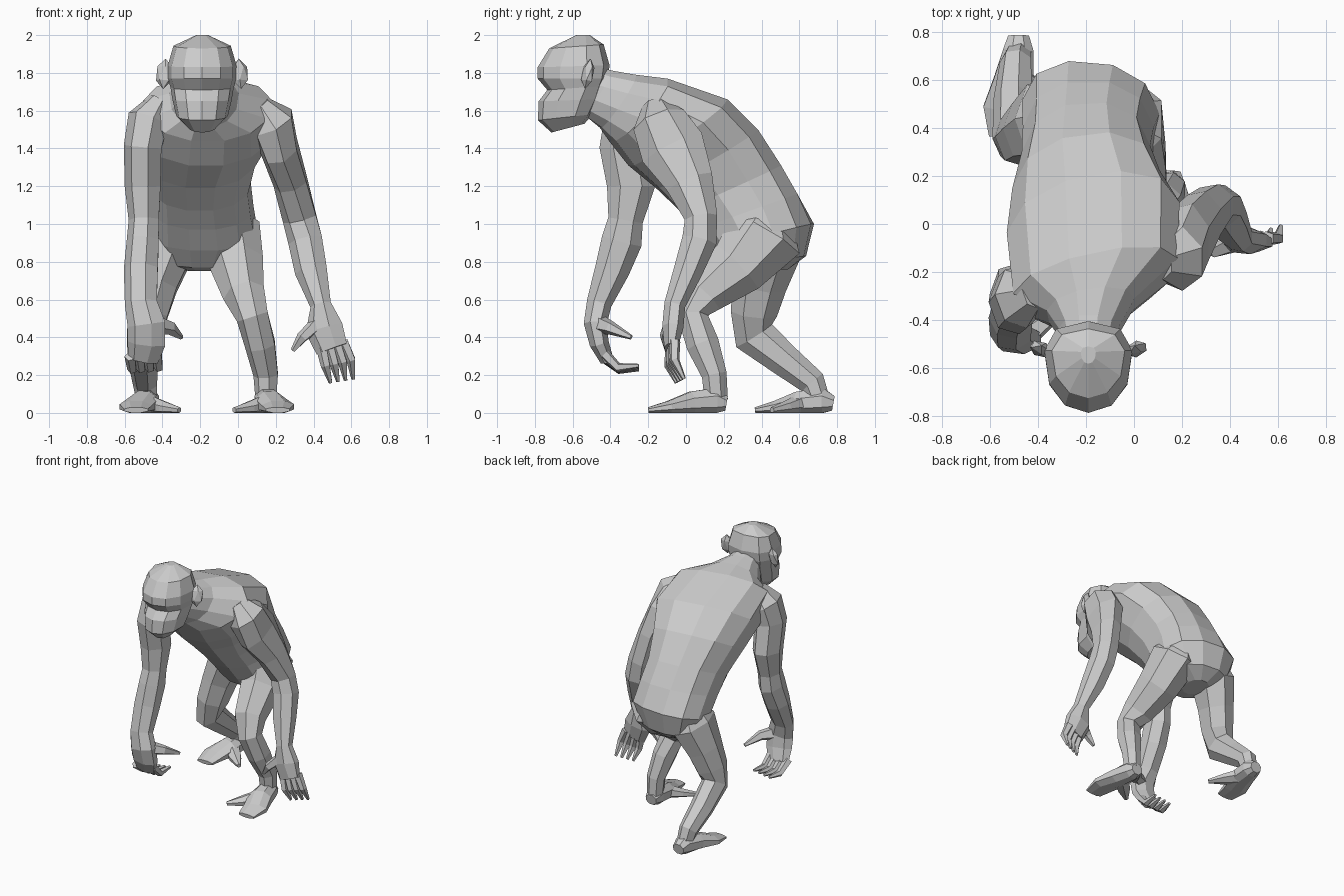
import bpy, bmesh, math
from mathutils import Vector


def skin(name, rings):
    """Bridge rings of equal point count into a closed flat-shaded mesh."""
    n = len(rings[0])
    verts = [p for r in rings for p in r]
    faces = [list(range(n))[::-1], [len(verts) - n + i for i in range(n)]]
    for k in range(len(rings) - 1):
        for i in range(n):
            a, b = k * n + i, k * n + (i + 1) % n
            faces.append((a, b, b + n, a + n))
    me = bpy.data.meshes.new(name)
    me.from_pydata(verts, [], faces)
    bm = bmesh.new()
    bm.from_mesh(me)
    bmesh.ops.recalc_face_normals(bm, faces=bm.faces)
    bm.to_mesh(me)
    bm.free()
    ob = bpy.data.objects.new(name, me)
    bpy.context.collection.objects.link(ob)
    return ob


def power(v, e):
    return math.copysign(abs(v) ** e, v)


def body(name, stations, n=10, e=0.85, taper=0.15):
    """Loft from side profile pairs: back y,z  front y,z  centre x, half width, yaw degrees."""
    rings = []
    for by, bz, fy, fz, cx, hw, yaw in stations:
        mid = Vector((cx, (by + fy) / 2, (bz + fz) / 2))
        up = Vector((0, by - fy, bz - fz)) / 2
        side = Vector((math.cos(math.radians(yaw)), math.sin(math.radians(yaw)), 0)) * hw
        angs = [2 * math.pi * (i + 0.5) / n for i in range(n)]
        # narrower towards the front
        rings.append([mid + side * power(math.cos(a), e) * (1.03 + taper * math.sin(a))
                      + up * power(math.sin(a), e) * 1.03 for a in angs])
    return skin(name, rings)


def limb(name, stations, n=7, floor=False):
    """Loft along a path: x, y, z, radius sideways, radius front to back."""
    pts = [Vector(s[:3]) for s in stations]
    rings = []
    for i, s in enumerate(stations):
        t = (pts[min(i + 1, len(pts) - 1)] - pts[max(i - 1, 0)]).normalized()
        ref = Vector((1, 0, 0)) if abs(t.x) < 0.85 else Vector((0, 1, 0))
        side = (ref - t * ref.dot(t)).normalized()
        up = t.cross(side)
        ring = []
        for k in range(n):
            a = 2 * math.pi * (k + 0.5) / n
            p = pts[i] + 1.05 * (side * s[3] * math.cos(a) + up * s[4] * math.sin(a))
            if floor:
                p.z = max(p.z, 0)
            ring.append(p)
        rings.append(ring)
    return skin(name, rings)


def fingers(name, first, last):
    """Four fingers blended between the paths of the first and last one."""
    for f in range(4):
        path = [Vector(a).lerp(Vector(b), f / 3) for a, b in zip(first, last)]
        limb(f"{name}_{f + 1}", [(*p, r, r) for p, r in zip(path, (0.03, 0.025, 0.01))], 5)


# Torso from crotch to neck, shoulders twisted
body("torso", [
    (0.54, 0.76, 0.34, 0.75, -0.20, 0.08, 0),
    (0.63, 0.83, 0.24, 0.77, -0.19, 0.21, -5),
    (0.67, 1.00, 0.15, 0.86, -0.18, 0.28, -5),
    (0.59, 1.16, 0.06, 0.97, -0.19, 0.265, 0),
    (0.50, 1.31, -0.03, 1.07, -0.20, 0.26, 3),
    (0.37, 1.50, -0.15, 1.19, -0.20, 0.30, 7),
    (0.20, 1.66, -0.29, 1.31, -0.17, 0.355, 10),
    (-0.12, 1.77, -0.39, 1.44, -0.16, 0.34, 12),
    (-0.27, 1.79, -0.45, 1.51, -0.18, 0.18, 8),
    (-0.38, 1.81, -0.53, 1.57, -0.19, 0.12, 0),
    (-0.46, 1.83, -0.60, 1.62, -0.19, 0.10, 0)], 12, 0.92, 0.12)

# Head: cranium, brow, recessed eyes, muzzle, chin
body("head", [(by, bz, fy, fz, -0.19, hw, 0) for by, bz, fy, fz, hw in [
    (-0.51, 2.00, -0.58, 2.00, 0.03),
    (-0.44, 1.95, -0.72, 1.93, 0.145),
    (-0.41, 1.84, -0.78, 1.83, 0.175),
    (-0.42, 1.77, -0.78, 1.77, 0.175),
    (-0.44, 1.73, -0.73, 1.71, 0.16),
    (-0.46, 1.66, -0.775, 1.65, 0.15),
    (-0.50, 1.58, -0.78, 1.55, 0.13),
    (-0.54, 1.53, -0.71, 1.485, 0.07)]], taper=0.2)

# Ears
for s, label in ((-1, "left"), (1, "right")):
    bpy.ops.mesh.primitive_ico_sphere_add(subdivisions=1, location=(-0.19 + s * 0.2, -0.52, 1.795),
                                          rotation=(-0.2, 0, s * 0.4))
    ear = bpy.context.object
    ear.name = label + "_ear"
    ear.scale = (0.05, 0.03, 0.082)

# Arm on the +x side
limb("right_arm", [
    (0.11, -0.16, 1.63, 0.06, 0.07),
    (0.175, -0.14, 1.54, 0.125, 0.14),
    (0.22, -0.07, 1.40, 0.10, 0.17),
    (0.28, 0.02, 1.22, 0.09, 0.125),
    (0.33, 0.08, 1.03, 0.09, 0.085),
    (0.36, 0.07, 0.91, 0.09, 0.09),
    (0.39, 0.01, 0.75, 0.085, 0.075),
    (0.44, -0.06, 0.57, 0.055, 0.055),
    (0.46, -0.07, 0.45, 0.10, 0.055),
    (0.50, -0.08, 0.34, 0.085, 0.035)])
fingers("right_finger", [(0.44, -0.08, 0.36), (0.465, -0.09, 0.25), (0.49, -0.05, 0.16)],
        [(0.555, -0.06, 0.38), (0.60, -0.06, 0.28), (0.61, -0.01, 0.18)])
limb("right_thumb", [(0.42, -0.08, 0.47, 0.04, 0.04), (0.34, -0.11, 0.40, 0.03, 0.03),
                     (0.29, -0.10, 0.33, 0.012, 0.012)], 5)

# Arm on the -x side, reaching forward
limb("left_arm", [
    (-0.41, -0.28, 1.65, 0.06, 0.07),
    (-0.47, -0.30, 1.55, 0.11, 0.13),
    (-0.50, -0.325, 1.41, 0.10, 0.13),
    (-0.50, -0.29, 1.20, 0.095, 0.125),
    (-0.495, -0.32, 1.02, 0.08, 0.09),
    (-0.50, -0.34, 0.91, 0.085, 0.105),
    (-0.51, -0.39, 0.76, 0.09, 0.09),
    (-0.51, -0.46, 0.58, 0.085, 0.065),
    (-0.48, -0.48, 0.47, 0.10, 0.06),
    (-0.48, -0.46, 0.37, 0.10, 0.05),
    (-0.50, -0.42, 0.28, 0.08, 0.035)])
fingers("left_finger", [(-0.57, -0.44, 0.30), (-0.56, -0.35, 0.23), (-0.54, -0.25, 0.23)],
        [(-0.43, -0.43, 0.31), (-0.42, -0.36, 0.24), (-0.41, -0.25, 0.25)])
limb("left_thumb", [(-0.44, -0.46, 0.47, 0.05, 0.05), (-0.36, -0.40, 0.45, 0.035, 0.035),
                    (-0.30, -0.29, 0.40, 0.012, 0.012)], 5)

# Leg on the +x side, stepping forward
limb("right_leg", [
    (-0.08, 0.46, 1.10, 0.05, 0.08),
    (-0.03, 0.42, 0.94, 0.155, 0.20),
    (0.00, 0.27, 0.77, 0.14, 0.155),
    (0.035, 0.09, 0.62, 0.11, 0.11),
    (0.08, 0.035, 0.51, 0.085, 0.08),
    (0.12, 0.09, 0.36, 0.08, 0.085),
    (0.15, 0.15, 0.20, 0.065, 0.065),
    (0.15, 0.16, 0.07, 0.055, 0.06)])

# Leg on the -x side, trailing behind
limb("left_leg", [
    (-0.31, 0.46, 1.06, 0.06, 0.08),
    (-0.36, 0.43, 0.87, 0.135, 0.18),
    (-0.43, 0.39, 0.68, 0.115, 0.14),
    (-0.47, 0.36, 0.53, 0.105, 0.12),
    (-0.50, 0.36, 0.41, 0.085, 0.11),
    (-0.50, 0.52, 0.28, 0.08, 0.085),
    (-0.49, 0.67, 0.16, 0.065, 0.07),
    (-0.48, 0.70, 0.07, 0.055, 0.06)])

# Feet: heel, instep, flat toes and a splayed big toe
for label, x, y, s in (("right", 0.15, 0.0, 1), ("left", -0.48, 0.565, -1)):
    limb(label + "_foot", [
        (x, y + 0.215, 0.05, 0.045, 0.04),
        (x, y + 0.16, 0.06, 0.065, 0.075),
        (x + s * 0.02, y + 0.03, 0.05, 0.085, 0.065),
        (x + s * 0.06, y - 0.09, 0.03, 0.09, 0.035),
        (x + s * 0.06, y - 0.20, 0.015, 0.065, 0.015)], 8, True)
    limb(label + "_big_toe", [
        (x, y + 0.04, 0.05, 0.06, 0.05),
        (x - s * 0.09, y - 0.04, 0.03, 0.045, 0.03),
        (x - s * 0.17, y - 0.11, 0.015, 0.015, 0.015)], 6, True)
